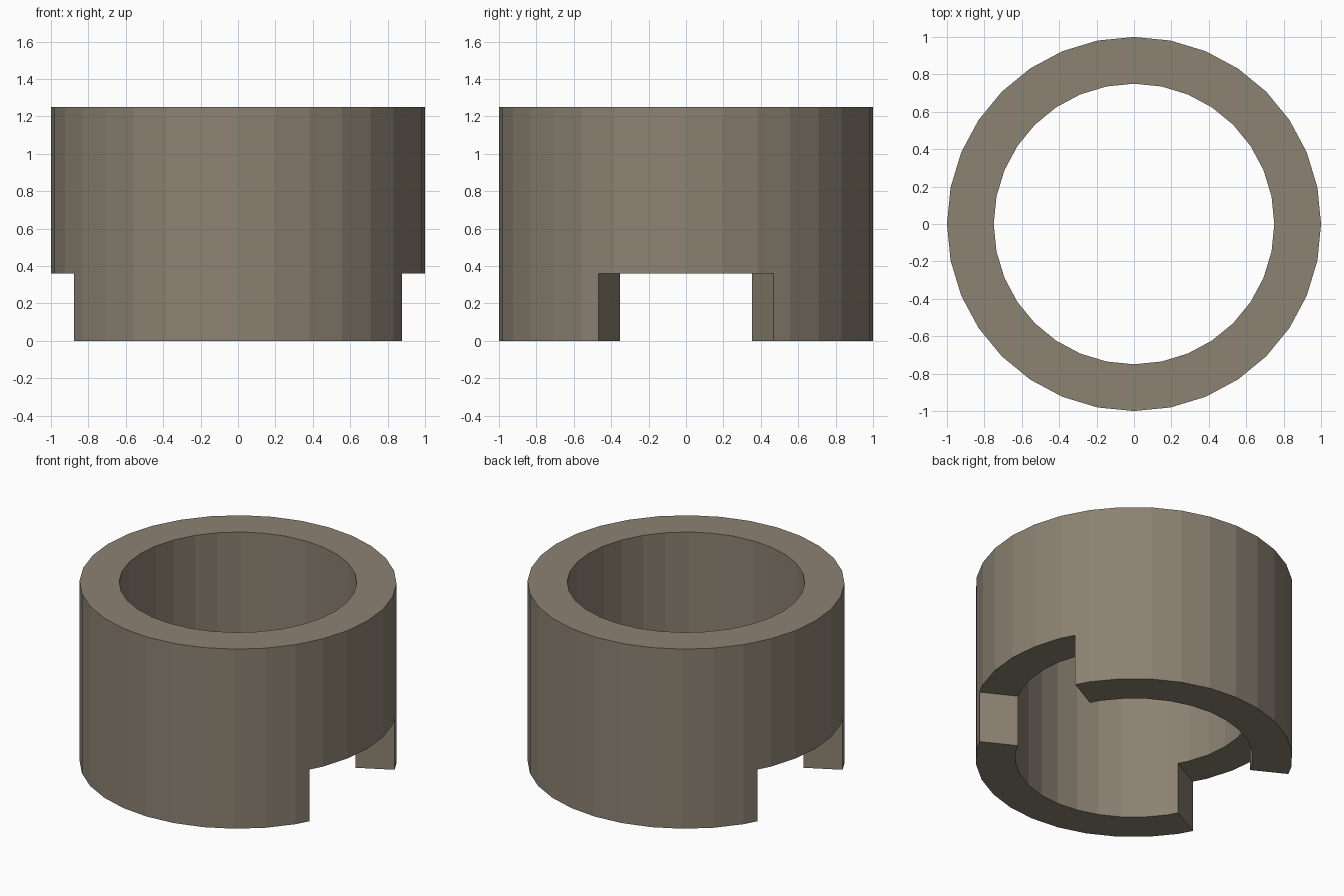
import bpy, bmesh, math

if "Cube" in bpy.data.objects:
    bpy.data.objects.remove(bpy.data.objects["Cube"])

SIDES = 32
R_OUT, R_IN = 1.0, 0.75
HEIGHT, NOTCH = 1.25, 0.36
STEP = 360 / SIDES
HALF = 2.5 * STEP            # half angle of each side notch

bm = bmesh.new()
cache = {}


def vert(r, deg, z):
    """Shared vertex; notch edges lie halfway along a flat side."""
    key = (r, deg % 360, z)
    if key not in cache:
        rr = r * math.cos(math.radians(STEP / 2)) if is_edge(deg) else r
        a = math.radians(deg)
        cache[key] = bm.verts.new((rr * math.cos(a), rr * math.sin(a), z))
    return cache[key]


def off_axis(deg):
    """Angle from the nearest end of the x axis."""
    d = deg % 180
    return min(d, 180 - d)


def is_edge(deg):
    return abs(off_axis(deg) - HALF) < 1e-6


angles = [i * STEP for i in range(SIDES)]
angles += [HALF, 180 - HALF, 180 + HALF, 360 - HALF]
angles.sort()

# Ring wall, with the bottom raised inside the notches
for a, b in zip(angles, angles[1:] + [360.0]):
    z0 = NOTCH if off_axis((a + b) / 2) < HALF else 0.0
    for r in (R_OUT, R_IN):
        loop = [vert(r, a, z0), vert(r, b, z0)]
        if z0 == 0 and is_edge(b):
            loop.append(vert(r, b, NOTCH))
        loop += [vert(r, b, HEIGHT), vert(r, a, HEIGHT)]
        if z0 == 0 and is_edge(a):
            loop.append(vert(r, a, NOTCH))
        bm.faces.new(loop)
    for z in (z0, HEIGHT):
        bm.faces.new([vert(R_OUT, a, z), vert(R_OUT, b, z),
                      vert(R_IN, b, z), vert(R_IN, a, z)])

# Upright notch cheeks
for a in filter(is_edge, angles):
    bm.faces.new([vert(R_OUT, a, 0.0), vert(R_OUT, a, NOTCH),
                  vert(R_IN, a, NOTCH), vert(R_IN, a, 0.0)])

bmesh.ops.recalc_face_normals(bm, faces=bm.faces)
mesh = bpy.data.meshes.new("notched_collar")
bm.to_mesh(mesh)
bm.free()

mat = bpy.data.materials.new("warm grey stone")
mat.diffuse_color = (0.262, 0.223, 0.168, 1)
mat.use_nodes = True
mat.node_tree.nodes["Principled BSDF"].inputs["Base Color"].default_value = mat.diffuse_color
mesh.materials.append(mat)
bpy.context.collection.objects.link(bpy.data.objects.new("notched_collar", mesh))
